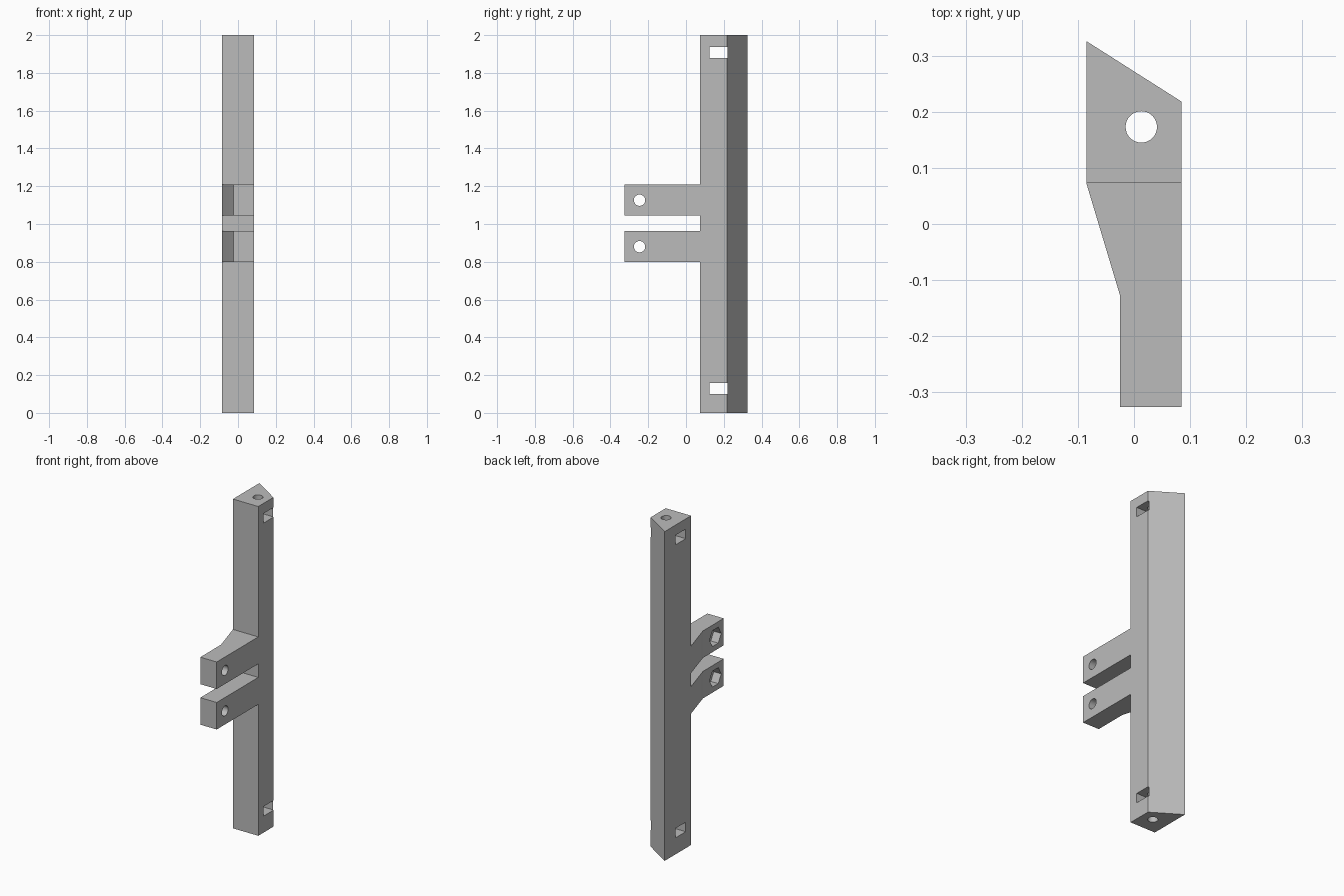
import bpy, bmesh, math
from mathutils import Matrix

cube = bpy.data.objects.get("Cube")
if cube:
    bpy.data.objects.remove(cube, do_unlink=True)

grey = bpy.data.materials.new("grey plastic")
grey.use_nodes = True
colour = (0.5, 0.5, 0.5, 1)
grey.diffuse_color = colour
grey.node_tree.nodes["Principled BSDF"].inputs["Base Color"].default_value = colour


def finish(name, bm):
    bmesh.ops.recalc_face_normals(bm, faces=bm.faces)
    mesh = bpy.data.meshes.new(name)
    bm.to_mesh(mesh)
    bm.free()
    mesh.materials.append(grey)
    obj = bpy.data.objects.new(name, mesh)
    bpy.context.collection.objects.link(obj)
    return obj


def prism(name, outline, z0, z1):
    bm = bmesh.new()
    face = bm.faces.new([bm.verts.new((x, y, z0)) for x, y in outline])
    top = bmesh.ops.extrude_face_region(bm, geom=[face])["geom"]
    verts = [v for v in top if isinstance(v, bmesh.types.BMVert)]
    bmesh.ops.translate(bm, verts=verts, vec=(0, 0, z1 - z0))
    return finish(name, bm)


def cylinder(name, centre, radius, depth, sides, axis):
    bm = bmesh.new()
    turn = Matrix.Rotation(math.pi / 2, 4, "Y") if axis == "X" else Matrix()
    bmesh.ops.create_cone(bm, cap_ends=True, segments=sides, radius1=radius,
                          radius2=radius, depth=depth,
                          matrix=Matrix.Translation(centre) @ turn)
    return finish(name, bm)


def combine(body, tool, operation):
    mod = body.modifiers.new(tool.name, "BOOLEAN")
    mod.operation = operation
    mod.solver = "EXACT"
    mod.object = tool
    bpy.context.view_layer.objects.active = body
    bpy.ops.object.modifier_apply(modifier=mod.name)
    bpy.data.objects.remove(tool, do_unlink=True)


HALF, FRONT, MID = 0.085, 0.073, 1.003

# Upright bar with a slanted back
bar = prism("hinge_bar", [(-HALF, FRONT), (HALF, FRONT), (HALF, 0.218), (-HALF, 0.326)], 0, 2)

# Pair of tapered arms, each with a bolt hole and a hexagonal nut pocket
arm_outline = [(-HALF, FRONT), (-0.025, -0.127), (-0.025, -0.326), (HALF, -0.326), (HALF, FRONT)]
for side in (-1, 1):
    z = MID + side * 0.123
    arm = prism("arm", arm_outline, z - 0.082, z + 0.082)
    combine(arm, cylinder("bolt_hole", (0, -0.246, z), 0.03, 0.5, 32, "X"), "DIFFERENCE")
    combine(arm, cylinder("nut_pocket", (-0.025, -0.246, z), 0.056, 0.1, 6, "X"), "DIFFERENCE")
    combine(bar, arm, "UNION")

# Long hole down the bar
combine(bar, cylinder("rod_hole", (0.013, 0.173, 1), 0.028, 2.2, 32, "Z"), "DIFFERENCE")

# Nut slots through the bar near both ends
for z in (0.129, 1.909):
    slot = prism("nut_slot", [(-0.2, 0.124), (0.2, 0.124), (0.2, 0.221), (-0.2, 0.221)],
                 z - 0.029, z + 0.029)
    combine(bar, slot, "DIFFERENCE")

# Smooth hole walls, sharp edges elsewhere
bpy.ops.object.select_all(action="DESELECT")
bar.select_set(True)
bpy.context.view_layer.objects.active = bar
bpy.ops.object.shade_smooth_by_angle(angle=math.radians(30))
